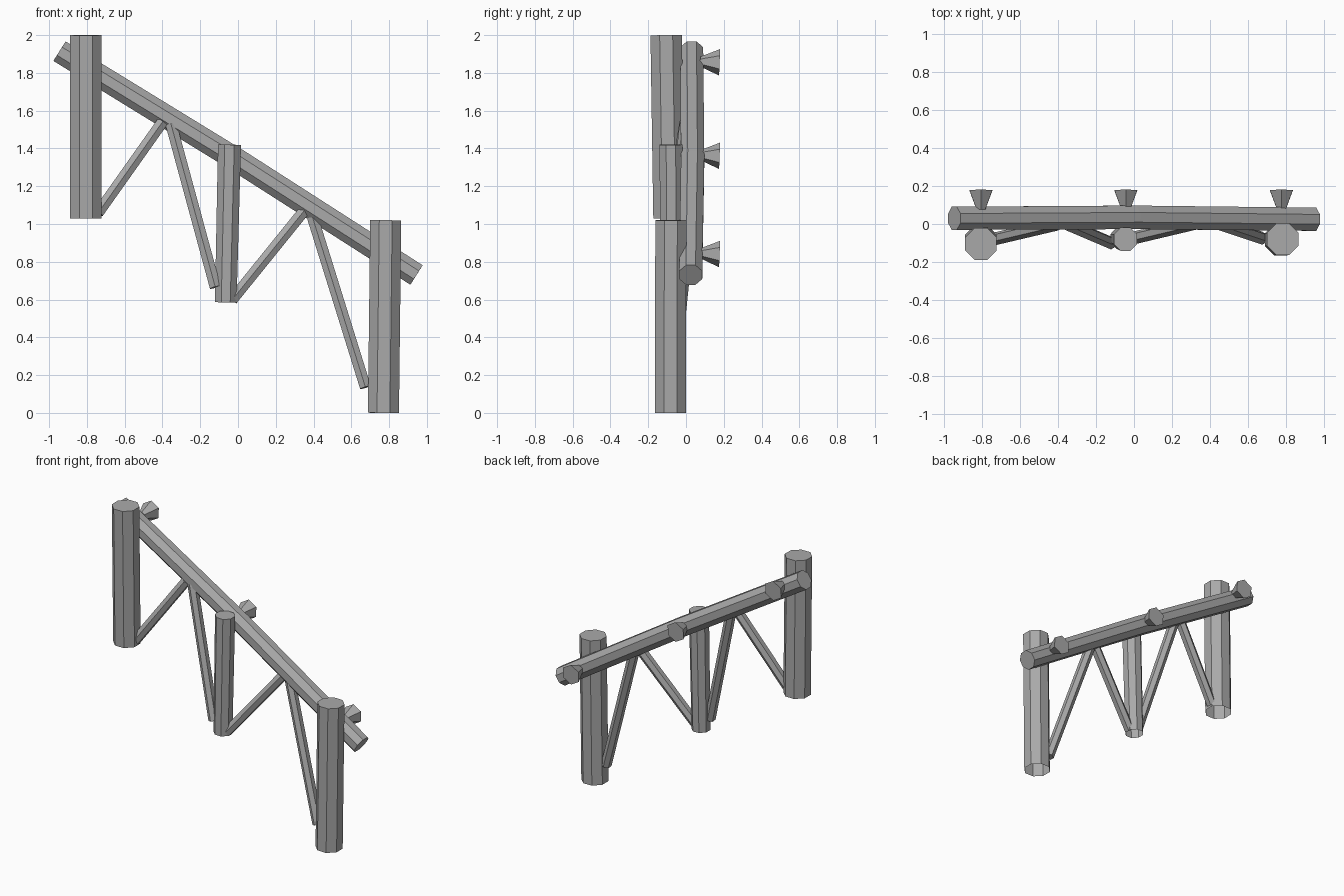
import bpy, bmesh, math
from mathutils import Vector

if "Cube" in bpy.data.objects:
    bpy.data.objects.remove(bpy.data.objects["Cube"], do_unlink=True)

grey = bpy.data.materials.new("weathered grey")
grey.use_nodes = True
COLOUR = (0.4, 0.4, 0.4, 1)
grey.diffuse_color = COLOUR
grey.node_tree.nodes["Principled BSDF"].inputs["Base Color"].default_value = COLOUR


def log(name, path, radii, sides=8, start_cap=True):
    """Faceted log swept through the path, one radius per point, flat side forward."""
    pts = [Vector(p) for p in path]
    axis = (pts[-1] - pts[0]).normalized()
    side = axis.cross(Vector((0, 1, 0)))
    if side.length < 0.01:
        side = Vector((1, 0, 0))
    side.normalize()
    other = axis.cross(side)
    bm = bmesh.new()
    rings = []
    for p, r in zip(pts, radii):
        angles = [2 * math.pi * (i + 0.5) / sides for i in range(sides)]
        rings.append([bm.verts.new(p + r * (side * math.cos(a) + other * math.sin(a)))
                      for a in angles])
    for low, high in zip(rings, rings[1:]):
        for i in range(sides):
            j = (i + 1) % sides
            bm.faces.new((low[i], low[j], high[j], high[i]))
    bm.faces.new(rings[-1])
    if start_cap:
        bm.faces.new(rings[0][::-1])
    mesh = bpy.data.meshes.new(name)
    bm.to_mesh(mesh)
    bm.free()
    mesh.materials.append(grey)
    obj = bpy.data.objects.new(name, mesh)
    bpy.context.collection.objects.link(obj)
    return obj


# Upright posts, open underneath
log("upper_post", [(-0.805, -0.09, 1.03), (-0.805, -0.105, 2)], [0.09, 0.09], start_cap=False)
log("middle_post", [(-0.065, -0.075, 0.585), (-0.045, -0.08, 1.42)], [0.062, 0.066], start_cap=False)
log("lower_post", [(0.77, -0.083, 0), (0.782, -0.08, 1.02)], [0.089, 0.089], start_cap=False)

# Sloping handrail with a slight bow
log("handrail", [(-0.945, 0.03, 1.915), (0, 0.035, 1.335), (0.945, 0.025, 0.73)],
    [0.066, 0.067, 0.066])

# Diagonal braces from the posts up to the rail
braces = [
    ((-0.74, -0.08, 1.06), (-0.40, 0.0, 1.54)),
    ((-0.12, -0.10, 0.665), (-0.355, 0.0, 1.53)),
    ((-0.03, -0.08, 0.60), (0.35, 0.01, 1.07)),
    ((0.675, -0.075, 0.135), (0.39, 0.02, 1.05)),
]
for n, (foot, head) in enumerate(braces, 1):
    log(f"brace_{n}", [foot, head], [0.034, 0.034], sides=6)

# Flared pegs on the back of the rail
for name, x, z in (("upper", -0.805, 1.86), ("middle", -0.043, 1.365), ("lower", 0.775, 0.845)):
    log(f"{name}_peg", [(x, 0.075, z), (x, 0.178, z - 0.004)], [0.026, 0.07], sides=6)
